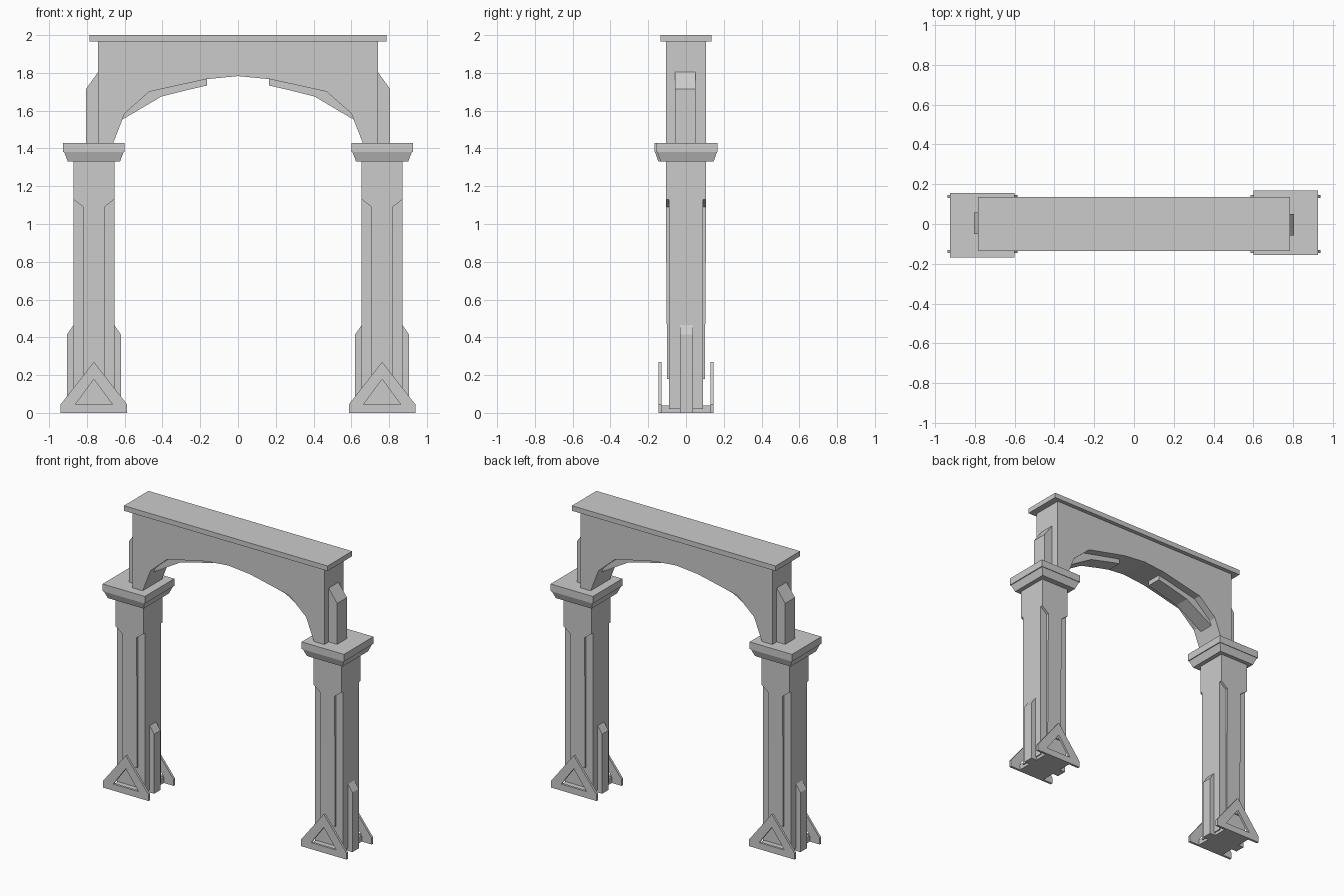
import bpy, bmesh

if "Cube" in bpy.data.objects:
    bpy.data.objects.remove(bpy.data.objects["Cube"])


def finish(name, bm):
    bmesh.ops.recalc_face_normals(bm, faces=bm.faces[:])
    mesh = bpy.data.meshes.new(name)
    bm.to_mesh(mesh)
    bm.free()
    obj = bpy.data.objects.new(name, mesh)
    bpy.context.collection.objects.link(obj)
    return obj


def prism(name, pts, y0, y1, side=1, faces=None):
    """Extrude an x-z profile along y; side=-1 turns it half way round z."""
    bm = bmesh.new()
    vs = [bm.verts.new((x * side, y0 * side, z)) for x, z in pts]
    fs = [bm.faces.new([vs[i] for i in f]) for f in (faces or [range(len(pts))])]
    ext = bmesh.ops.extrude_face_region(bm, geom=fs, use_keep_orig=True)
    moved = [g for g in ext["geom"] if isinstance(g, bmesh.types.BMVert)]
    bmesh.ops.translate(bm, verts=moved, vec=(0, (y1 - y0) * side, 0))
    return finish(name, bm)


def block(name, cx, cy, z0, z1, low, top, side=1):
    """Box with separate half-sizes at the bottom and the top."""
    bm = bmesh.new()
    bmesh.ops.create_cube(bm, size=2)
    for v in bm.verts:
        hx, hy = top if v.co.z > 0 else low
        v.co = ((cx + v.co.x * hx) * side, (cy + v.co.y * hy) * side,
                z1 if v.co.z > 0 else z0)
    return finish(name, bm)


# Arch span and its top slab
half = [(0.66, 1.43), (0.60, 1.585), (0.47, 1.70), (0.235, 1.752), (0.165, 1.767)]
soffit = half + [(0, 1.783)] + [(-x, z) for x, z in reversed(half)]
prism("arch_span", soffit + [(-0.74, 1.43), (-0.74, 1.965), (0.74, 1.965), (0.74, 1.43)],
      -0.107, 0.107)
block("top_slab", 0, 0, 1.965, 2.0, (0.785, 0.135), (0.785, 0.135))

CX = 0.763  # column centre
for s, label in ((1, "right"), (-1, "left")):
    # Strip under the arch and chamfered block on its end
    prism(label + "_arch_strip",
          [(0.165, 1.775), (0.165, 1.733), (0.257, 1.712), (0.405, 1.675),
           (0.612, 1.553), (0.605, 1.59), (0.47, 1.71), (0.235, 1.76)],
          -0.055, 0.05, s)
    prism(label + "_end_block",
          [(0.73, 1.43), (0.805, 1.43), (0.805, 1.715), (0.74, 1.805), (0.73, 1.805)],
          -0.058, 0.05, s)

    # Capital
    block(label + "_capital_plate", CX, 0.006, 1.38, 1.43, (0.163, 0.162), (0.163, 0.162), s)
    block(label + "_capital_taper", CX, 0.006, 1.33, 1.38, (0.138, 0.14), (0.157, 0.158), s)

    # Shaft core with a raised front and back panel that widens at the top
    block(label + "_shaft_core", CX, 0, 0.02, 1.33, (0.108, 0.09), (0.108, 0.09), s)
    panel = prism(label + "_shaft_panel",
                  [(0.707, 0.18), (0.707, 1.09), (0.655, 1.13), (0.655, 1.33),
                   (0.871, 1.33), (0.871, 1.13), (0.819, 1.09), (0.819, 0.18)],
                  -0.107, 0.107, s)
    for v in panel.data.vertices:
        if v.co.z < 0.2:
            v.co.y *= 0.93

    # Chamfered fin through the lower shaft
    prism(label + "_lower_fin",
          [(0.62, 0), (0.905, 0), (0.905, 0.415), (0.871, 0.465), (0.655, 0.465), (0.62, 0.415)],
          -0.033, 0.037, s)

    # Foot slab and triangular frames front and back
    block(label + "_foot", CX, 0, 0, 0.04, (0.1, 0.142), (0.1, 0.142), s)
    frame = [(-0.176, 0), (0.176, 0), (0.176, 0.045), (0, 0.27), (-0.176, 0.045),
             (-0.098, 0.045), (0.098, 0.045), (0, 0.178)]
    for y0, end in ((-0.146, "front"), (0.13, "back")):
        prism(f"{label}_{end}_frame", [(x + CX, z) for x, z in frame], y0, y0 + 0.016, s,
              faces=[(0, 1, 6, 5), (1, 2, 3, 7, 6), (3, 4, 0, 5, 7)])
